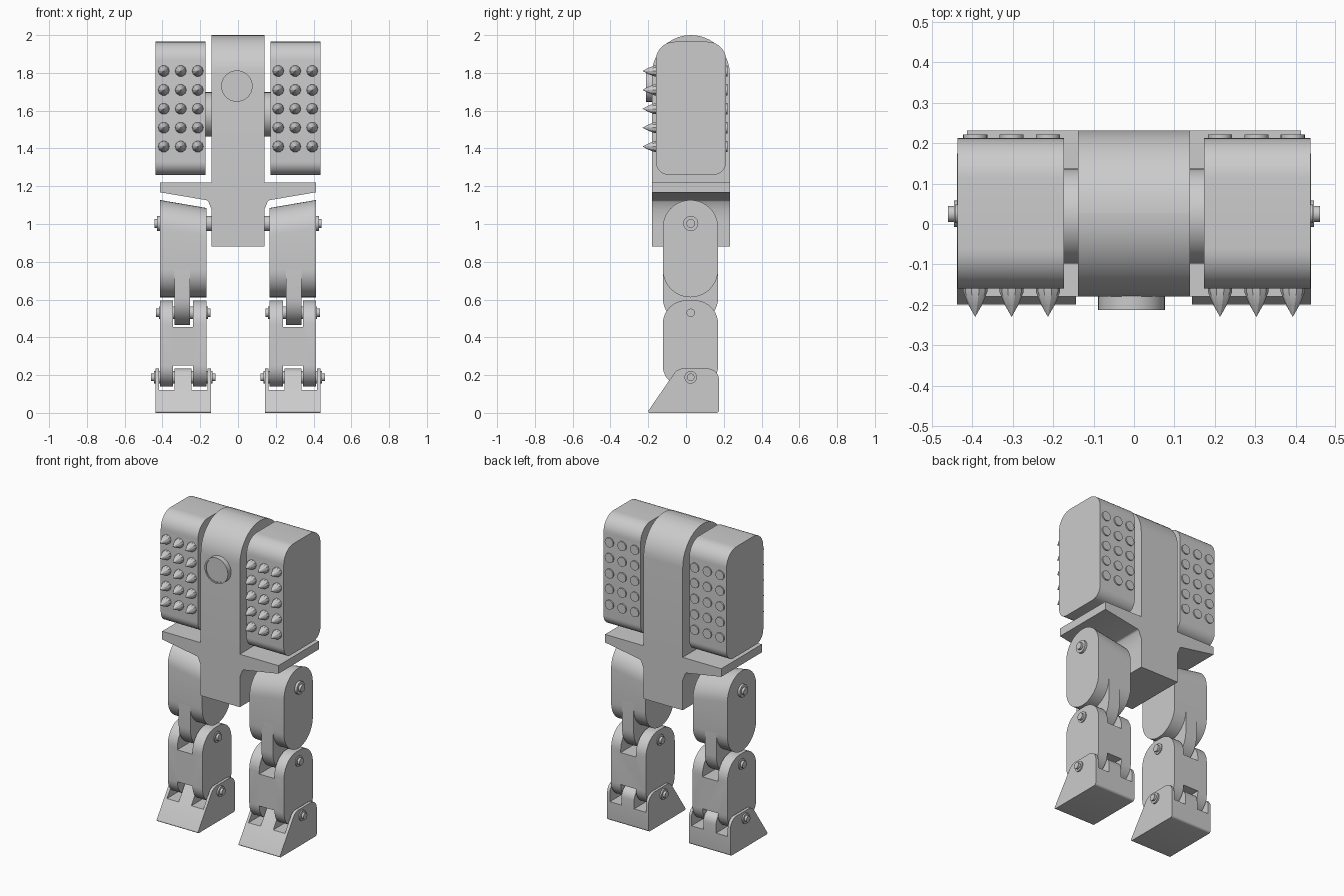
import bpy, bmesh, math
from mathutils import Vector

cube = bpy.data.objects.get("Cube")
if cube:
    bpy.data.objects.remove(cube, do_unlink=True)

grey = bpy.data.materials.new("plain grey")
grey.use_nodes = True
grey.diffuse_color = (0.6, 0.6, 0.6, 1)
grey.node_tree.nodes["Principled BSDF"].inputs["Base Color"].default_value = (0.6, 0.6, 0.6, 1)

MID_Y = 0.025


def finish(bm, name):
    bmesh.ops.recalc_face_normals(bm, faces=bm.faces)
    mesh = bpy.data.meshes.new(name)
    bm.to_mesh(mesh)
    bm.free()
    mesh.materials.append(grey)
    ob = bpy.data.objects.new(name, mesh)
    bpy.context.collection.objects.link(ob)
    return ob


def activate(ob):
    bpy.ops.object.select_all(action='DESELECT')
    ob.select_set(True)
    bpy.context.view_layer.objects.active = ob


def smooth(ob):
    activate(ob)
    bpy.ops.object.shade_smooth_by_angle(angle=math.radians(30))
    return ob


def prism(name, points, axis, a, b):
    """Extrude a closed profile along x (points are y, z) or y (points are x, z)."""
    bm = bmesh.new()
    place = (lambda p: (a, p[0], p[1])) if axis == 'x' else (lambda p: (p[0], a, p[1]))
    face = bm.faces.new([bm.verts.new(place(p)) for p in points])
    out = bmesh.ops.extrude_face_region(bm, geom=[face])
    move = Vector((b - a, 0, 0)) if axis == 'x' else Vector((0, b - a, 0))
    bmesh.ops.translate(bm, vec=move, verts=[v for v in out["geom"] if isinstance(v, bmesh.types.BMVert)])
    return finish(bm, name)


def rounded(corners, steps=10):
    """Profile from (u, v, radius) corners, each rounded by an arc."""
    pts = []
    for i, (u, v, r) in enumerate(corners):
        p = Vector((u, v))
        if r == 0:
            pts.append(p)
            continue
        d0 = (Vector(corners[i - 1][:2]) - p).normalized()
        d1 = (Vector(corners[(i + 1) % len(corners)][:2]) - p).normalized()
        half = d0.angle(d1) / 2
        centre = p + (d0 + d1).normalized() * (r / math.sin(half))
        start = p + d0 * (r / math.tan(half)) - centre
        end = p + d1 * (r / math.tan(half)) - centre
        sweep = start.angle_signed(end)
        for k in range(steps + 1):
            t = -sweep * k / steps
            c, s = math.cos(t), math.sin(t)
            pts.append(centre + Vector((start.x * c - start.y * s, start.x * s + start.y * c)))
    return pts


def slab(y0, y1, z0, z1, top, bottom):
    return rounded([(y0, z0, bottom), (y1, z0, bottom), (y1, z1, top), (y0, z1, top)])


def lathe(bm, rings, axis, u, v, sides=24):
    """Turn (position, radius) rings around an x or y axis line."""
    loops = []
    for d, r in rings:
        loop = []
        for k in range(sides if r else 1):
            t = math.tau * k / sides
            a, b = u + r * math.cos(t), v + r * math.sin(t)
            loop.append(bm.verts.new((d, a, b) if axis == 'x' else (a, d, b)))
        loops.append(loop)
    for p, q in zip(loops, loops[1:]):
        for k in range(sides):
            n = (k + 1) % sides
            if len(q) == 1:
                bm.faces.new((p[k], p[n], q[0]))
            else:
                bm.faces.new((p[k], p[n], q[n], q[k]))
    for loop in (loops[0], loops[-1]):
        if len(loop) > 1:
            bm.faces.new(loop)


def turned(name, rings, axis, u, v, sides=24):
    bm = bmesh.new()
    lathe(bm, rings, axis, u, v, sides)
    return smooth(finish(bm, name))


def combine(ob, other, operation):
    mod = ob.modifiers.new("cut", 'BOOLEAN')
    mod.operation, mod.object, mod.solver = operation, other, 'EXACT'
    activate(ob)
    bpy.ops.object.modifier_apply(modifier=mod.name)
    bpy.data.objects.remove(other, do_unlink=True)


def notch(ob, s, x0, x1, z0, z1):
    box = prism("notch", [(s * x0, z0), (s * x1, z0), (s * x1, z1), (s * x0, z1)], 'y', -0.4, 0.4)
    combine(ob, box, 'DIFFERENCE')


# Central body with arched top, joined to the tapered hip plate
body = prism("body", slab(-0.18, 0.232, 0.88, 2.0, 0.2055, 0), 'x', -0.139, 0.139)
half = [(0.413, 1.22, 0), (0.413, 1.168, 0), (0.16, 1.125, 0.015), (0.139, 1.075, 0), (0.139, 1.0, 0)]
plate = prism("hip_plate", rounded(half + [(-x, z, r) for x, z, r in reversed(half)], 4), 'y', -0.18, 0.232)
combine(body, plate, 'UNION')
smooth(body)

# Round front lens with a thin raised rim
turned("front_lens", [(-0.16, 0.083), (-0.213, 0.083), (-0.213, 0.074), (-0.207, 0.074)], 'y', -0.006, 1.73, 32)

for s, side in ((1, "left"), (-1, "right")):
    # Side pod on its thick axle
    smooth(prism(side + "_pod", slab(-0.16, 0.213, 1.26, 1.965, 0.1, 0.07), 'x', s * 0.173, s * 0.437))
    turned(side + "_pod_axle", [(s * 0.1, 0.118), (s * 0.2, 0.118)], 'x', 0.02, 1.58, 32)

    # Grid of pointed tips in front and round caps behind
    tips, caps = bmesh.new(), bmesh.new()
    for col in range(3):
        for row in range(5):
            x, z = s * (0.213 + 0.09 * col), 1.41 + 0.1 * row
            lathe(tips, [(-0.15, 0.03), (-0.168, 0.03), (-0.2, 0.017), (-0.23, 0)], 'y', x, z, 10)
            lathe(caps, [(0.2, 0.03), (0.221, 0.03)], 'y', x, z, 20)
    smooth(finish(tips, side + "_pod_tips"))
    smooth(finish(caps, side + "_pod_caps"))

    # Thigh, its top slanting down towards the body
    thigh = prism(side + "_thigh", slab(-0.123, 0.17, 0.612, 1.127, 0.1464, 0.1464), 'x', s * 0.168, s * 0.413)
    for v in thigh.data.vertices:
        if v.co.z > 0.9 and abs(v.co.x) < 0.2:
            v.co.z -= 0.042
    smooth(thigh)

    # Knee link hanging from the thigh
    smooth(prism(side + "_knee_link", slab(-0.123, 0.17, 0.465, 0.8, 0, 0.1464), 'x', s * 0.253, s * 0.335))

    # Shin, forked at both ends
    shin = prism(side + "_shin", slab(-0.123, 0.17, 0.14, 0.596, 0.125, 0.11), 'x', s * 0.166, s * 0.413)
    notch(shin, s, 0.237, 0.345, 0.455, 0.8)
    notch(shin, s, 0.237, 0.345, 0.05, 0.25)
    smooth(shin)

    # Wedge foot with two channels for the shin fork
    outline = rounded([(-0.207, 0, 0.008), (0.175, 0, 0.015), (0.175, 0.235, 0.06), (-0.045, 0.235, 0.06)], 6)
    foot = prism(side + "_foot", outline, 'x', s * 0.144, s * 0.438)
    notch(foot, s, 0.161, 0.246, 0.122, 0.4)
    notch(foot, s, 0.336, 0.419, 0.122, 0.4)
    smooth(foot)

    # Joint pins with collars
    def pin(name, z, ends, collar, tip):
        a, b = ends
        rings = [(a, tip), (a + 0.015, tip), (a + 0.015, collar), (b - 0.015, collar), (b - 0.015, tip), (b, tip)]
        turned(side + name, [(s * d, r) for d, r in rings], 'x', MID_Y, z)

    pin("_hip_pin", 1.003, (0.1, 0.443), 0.04, 0.023)
    pin("_knee_pin", 0.53, (0.145, 0.434), 0.034, 0.022)
    pin("_ankle_pin", 0.188, (0.119, 0.461), 0.033, 0.02)
